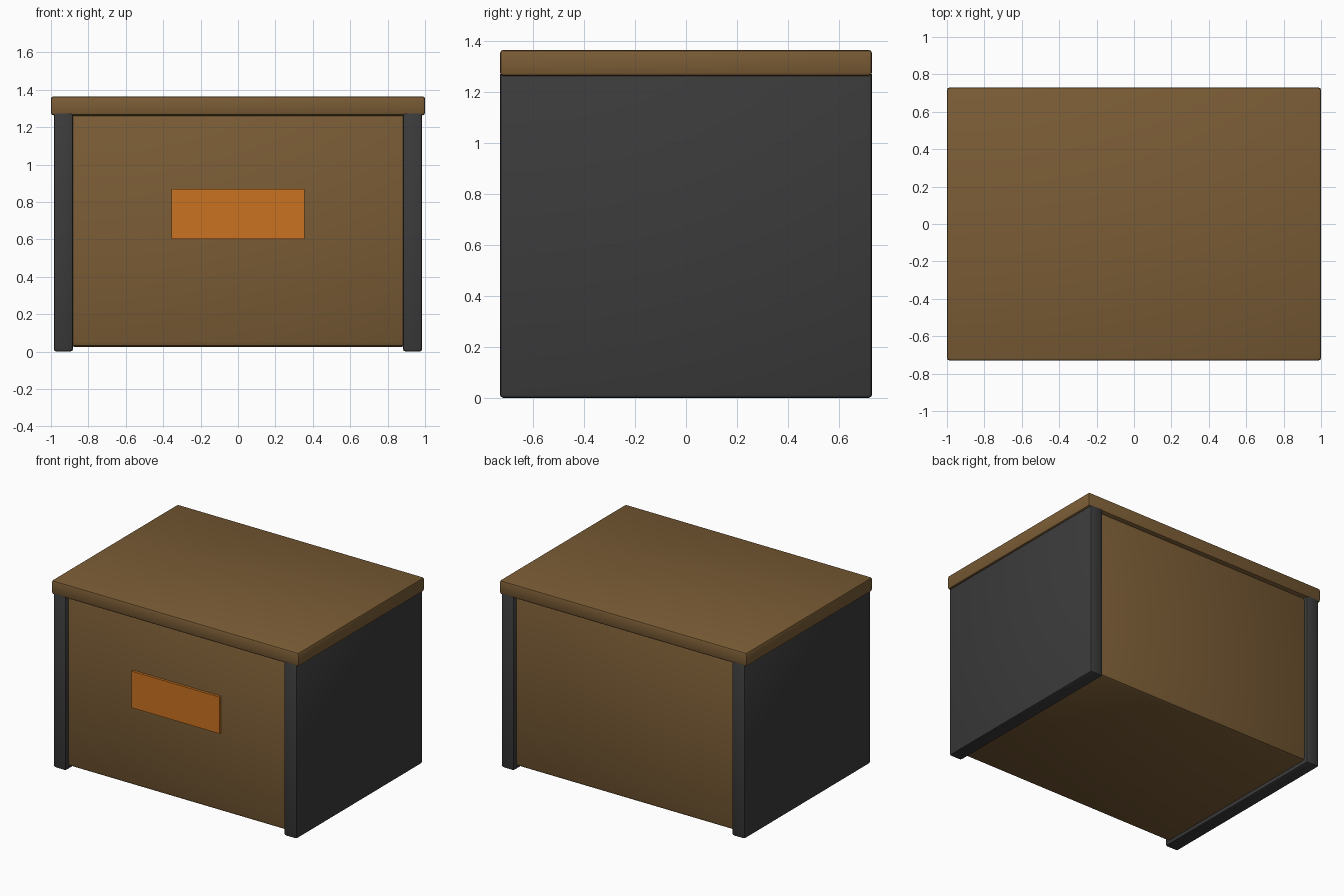
import bpy

old = bpy.data.objects.get("Cube")
if old:
    bpy.data.objects.remove(old, do_unlink=True)


def make_material(name, rgb):
    mat = bpy.data.materials.new(name)
    mat.use_nodes = True
    color = (*rgb, 1.0)
    mat.diffuse_color = color
    mat.node_tree.nodes["Principled BSDF"].inputs["Base Color"].default_value = color
    return mat


def box(name, low, high, mat, bevel=0.0):
    """Box between two corners, with optional softened edges."""
    center = [(a + b) / 2 for a, b in zip(low, high)]
    bpy.ops.mesh.primitive_cube_add(size=1, location=center)
    obj = bpy.context.object
    obj.name = name
    obj.scale = [b - a for a, b in zip(low, high)]
    bpy.ops.object.transform_apply(location=False, rotation=False, scale=True)
    obj.data.materials.append(mat)
    if bevel:
        mod = obj.modifiers.new("soft_edges", "BEVEL")
        mod.width = bevel
        mod.segments = 2
        bpy.ops.object.modifier_apply(modifier=mod.name)
        bpy.ops.object.shade_smooth_by_angle()
    return obj


wood = make_material("brown_wood", (0.195, 0.107, 0.036))
gray = make_material("dark_gray", (0.044, 0.044, 0.044))
orange = make_material("orange", (0.59, 0.168, 0.0145))

DEPTH = 0.73    # half depth of lid and side panels
INSET = 0.705   # half depth of the recessed body

# Wooden lid and body
box("lid", (-1, -DEPTH, 1.263), (1, DEPTH, 1.365), wood, 0.014)
box("body", (-0.9, -INSET, 0.025), (0.9, INSET, 1.268), wood, 0.025)

# Side panels, slightly taller than the body
for side, sign in (("left", 1), ("right", -1)):
    x0, x1 = sorted((sign * 0.882, sign * 0.985))
    box(side + "_panel", (x0, -DEPTH, 0), (x1, DEPTH, 1.28), gray, 0.014)

# Front label plate
box("front_plate", (-0.355, -INSET - 0.018, 0.602), (0.355, -INSET + 0.01, 0.87), orange)
